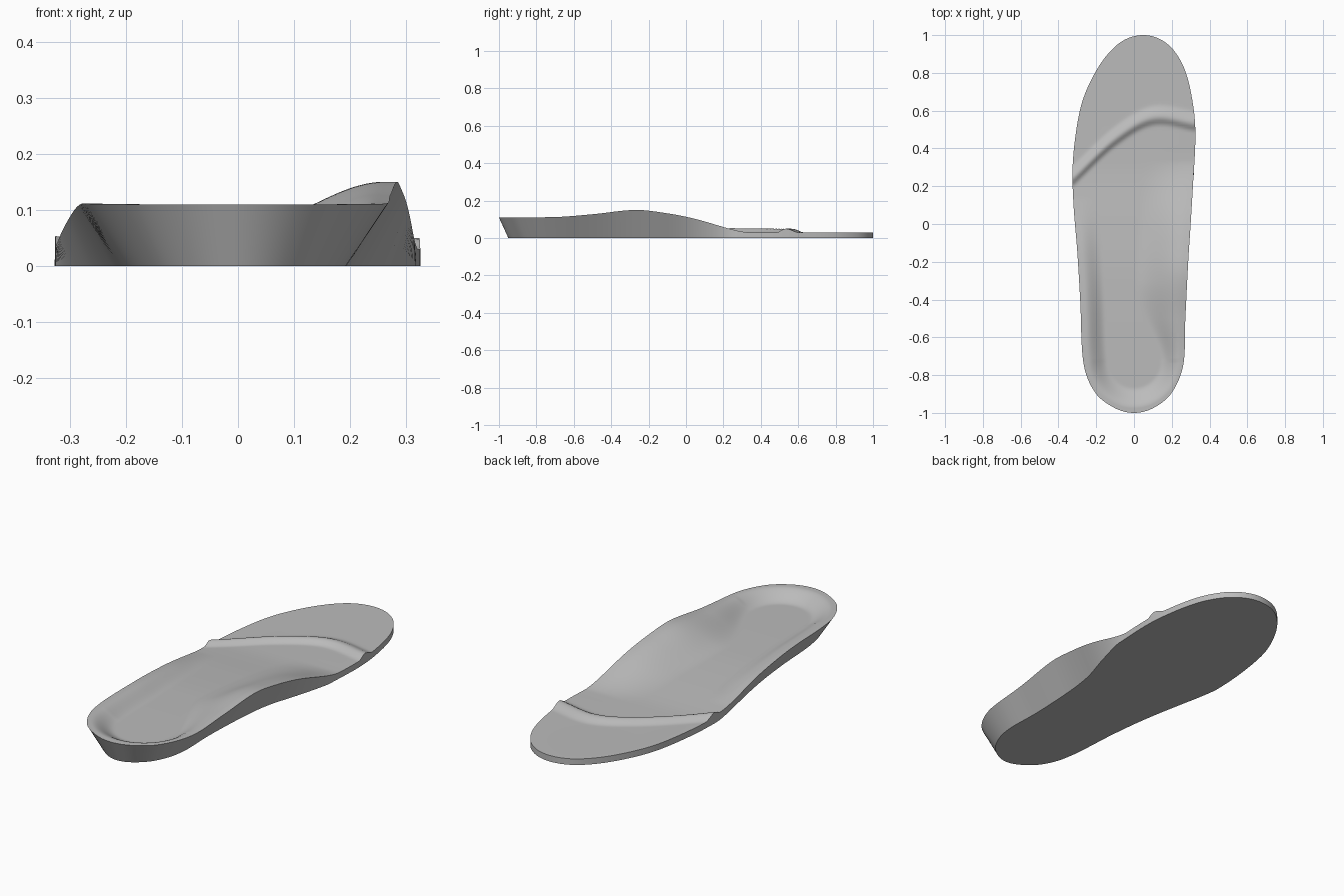
import bpy
import bmesh
import math

cube = bpy.data.objects.get("Cube")
if cube:
    bpy.data.objects.remove(cube)

ROWS, COLS = 200, 64


def smooth(a, b, v):
    t = min(1, max(0, (v - a) / (b - a)))
    return t * t * (3 - 2 * t)


def curve(points, key=lambda v: v):
    """Smooth function through (position, value) points."""
    px = [key(p[0]) for p in points]
    py = [p[1] for p in points]
    last = len(px) - 1

    def slope(i):
        a, b = max(i - 1, 0), min(i + 1, last)
        return (py[b] - py[a]) / (px[b] - px[a])

    def f(v):
        v = min(px[-1], max(px[0], key(v)))
        i = 0
        while i < last - 1 and v > px[i + 1]:
            i += 1
        h = px[i + 1] - px[i]
        t = (v - px[i]) / h
        s = t * t * (3 - 2 * t)
        return (py[i] * (1 - s) + py[i + 1] * s
                + h * t * (1 - t) * ((1 - t) * slope(i) - t * slope(i + 1)))
    return f


def angle(y):
    return math.acos(max(-1, min(1, -y)))


# Foot outline: outer (-x) and inner (+x) edges along the length
outer = curve([(-1, 0), (-.97, -.11), (-.9, -.2), (-.75, -.265), (-.4, -.285),
               (-.15, -.3), (.1, -.32), (.3, -.325), (.5, -.305), (.66, -.27),
               (.82, -.195), (.93, -.11), (.98, -.04), (1, .05)], angle)
inner = curve([(-1, 0), (-.97, .11), (-.9, .195), (-.75, .26), (-.5, .272),
               (-.2, .287), (0, .3), (.2, .312), (.45, .325), (.6, .317),
               (.8, .275), (.92, .21), (.98, .135), (1, .05)], angle)

# Rim heights, footbed height, undercut of the walls
outer_rim = curve([(-1, .11), (-.45, .109), (-.15, .087), (.1, .047), (.22, .031), (.3, .03)])
inner_rim = curve([(-1, .11), (-.7, .112), (-.5, .127), (-.27, .15), (-.1, .132),
                   (.05, .102), (.25, .045), (.33, .03), (.4, .03)])
floor = curve([(-1, .066), (-.3, .066), (0, .052), (.25, .033), (.35, .03), (1, .03)])
outer_cut = curve([(-1, .07), (-.7, .07), (-.3, .055), (0, .025), (.2, 0), (.3, 0)])
inner_cut = curve([(-1, .07), (-.7, .075), (-.4, .085), (-.1, .075), (.1, .03), (.25, 0), (.3, 0)])
crest = curve([(-.33, .235), (-.1, .45), (.1, .56), (.33, .53)])


def height(x, y, left, right):
    dl, dr = x - left, right - x
    if y < -.72:  # rim wraps round the heel
        dl = dr = .27 * (1 - math.hypot(x / .27, (y + .72) / .28))
    base = floor(y)
    width = .12 + .16 * smooth(-.75, -.3, y)
    zl = (outer_rim(y) - base) * (1 - smooth(.025, .13, dl))
    zr = (inner_rim(y) - base) * (1 - smooth(.025, width, dr))
    d = y - crest(x)
    ridge = .02 * smooth(-.045, 0, d) * (1 - smooth(.005, .07, d))
    return base + max(zl, zr) + ridge


bm = bmesh.new()
top, bottom = [], []
for i in range(ROWS + 1):
    y = -math.cos(math.pi * i / ROWS)
    left, right = outer(y), inner(y)
    row = []
    for j in range(COLS + 1):
        x = left + (right - left) * j / COLS
        row.append(bm.verts.new((x, y, height(x, y, left, right))))
    top.append(row)
    # The sole tucks in under the heel and arch
    low_y = y + .05 * (1 - smooth(-1, -.6, y))
    taper = min(1, (right - left) / .53)
    bottom.append((bm.verts.new((left + outer_cut(y) * taper, low_y, 0)),
                   bm.verts.new((right - inner_cut(y) * taper, low_y, 0))))

for i in range(ROWS):
    a, b, c, d = top[i], top[i + 1], bottom[i], bottom[i + 1]
    for j in range(COLS):
        bm.faces.new((a[j], a[j + 1], b[j + 1], b[j]))
    bm.faces.new((c[0], a[0], b[0], d[0]))
    bm.faces.new((a[-1], c[1], d[1], b[-1]))
    bm.faces.new((c[1], c[0], d[0], d[1]))
bmesh.ops.remove_doubles(bm, verts=bm.verts, dist=1e-5)
bmesh.ops.recalc_face_normals(bm, faces=bm.faces)

mesh = bpy.data.meshes.new("insole")
bm.to_mesh(mesh)
bm.free()
insole = bpy.data.objects.new("insole", mesh)
bpy.context.collection.objects.link(insole)

# One plain grey
grey = bpy.data.materials.new("grey foam")
grey.use_nodes = True
colour = (.5, .5, .5, 1)
grey.diffuse_color = colour
grey.node_tree.nodes["Principled BSDF"].inputs["Base Color"].default_value = colour
mesh.materials.append(grey)

bpy.ops.object.select_all(action="DESELECT")
insole.select_set(True)
bpy.context.view_layer.objects.active = insole
bpy.ops.object.shade_smooth_by_angle(angle=math.radians(35))
